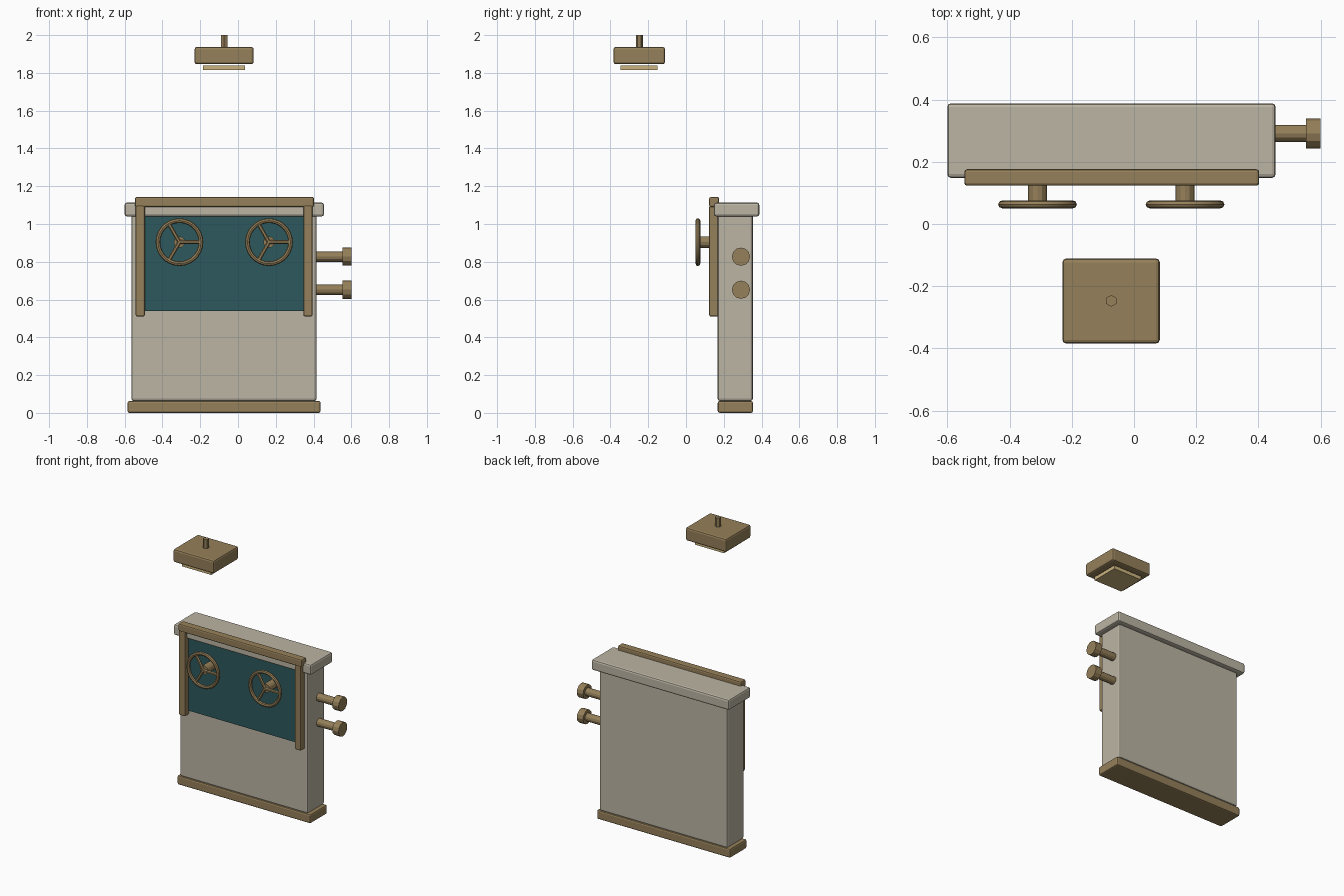
import bpy, math
from mathutils import Vector

if "Cube" in bpy.data.objects:
    bpy.data.objects.remove(bpy.data.objects["Cube"])


def material(name, rgb):
    m = bpy.data.materials.new(name)
    m.diffuse_color = (*rgb, 1)
    m.use_nodes = True
    m.node_tree.nodes["Principled BSDF"].inputs["Base Color"].default_value = m.diffuse_color
    return m


STONE = material("pale stone", (0.50, 0.46, 0.37))
BRASS = material("aged brass", (0.30, 0.214, 0.10))
TEAL = material("dark teal", (0.025, 0.098, 0.107))
GLOW = material("light gold", (0.60, 0.45, 0.21))


def finish(name, mat, smooth=True):
    ob = bpy.context.object
    ob.name = name
    ob.data.materials.append(mat)
    if smooth:
        bpy.ops.object.shade_smooth_by_angle(angle=math.radians(35))
    return ob


def box(name, mat, x, y, z, bevel=0.0):
    """Box from (min, max) pairs, with optional rounded edges."""
    bpy.ops.mesh.primitive_cube_add(size=1)
    ob = bpy.context.object
    ob.location = [(a + b) / 2 for a, b in (x, y, z)]
    ob.scale = [b - a for a, b in (x, y, z)]
    bpy.ops.object.transform_apply(location=False, rotation=False, scale=True)
    finish(name, mat, False)
    if bevel:
        mod = ob.modifiers.new("rounded", 'BEVEL')
        mod.width = bevel
        mod.segments = 2
    return ob


def rod(name, mat, a, b, r, sides):
    """Cylinder between two points."""
    a, b = Vector(a), Vector(b)
    d = b - a
    bpy.ops.mesh.primitive_cylinder_add(
        vertices=sides, radius=r, depth=d.length, location=(a + b) / 2,
        rotation=d.to_track_quat('Z', 'Y').to_euler())
    return finish(name, mat, False)


# Cabinet: plinth, body, cap
box("plinth", BRASS, (-0.585, 0.437), (0.168, 0.354), (0.0, 0.063), 0.01)
box("cabinet_body", STONE, (-0.564, 0.416), (0.168, 0.354), (0.063, 1.06), 0.012)
box("cabinet_cap", STONE, (-0.60, 0.455), (0.148, 0.388), (1.04, 1.113), 0.012)

# Inset board and its three-sided frame
box("board", TEAL, (-0.50, 0.355), (0.160, 0.1685), (0.54, 1.06))
box("frame_top", BRASS, (-0.545, 0.402), (0.123, 0.176), (1.09, 1.143), 0.009)
for side, x in (("left", (-0.542, -0.493)), ("right", (0.346, 0.395))):
    box("frame_" + side, BRASS, x, (0.123, 0.174), (0.51, 1.10), 0.009)

# Hand wheels with three spokes
WY, WZ = 0.063, 0.904
for side, cx in (("left", -0.31), ("right", 0.164)):
    bpy.ops.mesh.primitive_torus_add(
        major_radius=0.114, minor_radius=0.0125, major_segments=28,
        minor_segments=8, location=(cx, WY, WZ), rotation=(math.pi / 2, 0, 0))
    finish("wheel_rim_" + side, BRASS)
    rod("wheel_shaft_" + side, BRASS, (cx, 0.07, WZ), (cx, 0.165, WZ), 0.03, 12)
    for i in range(3):
        a = math.tau * i / 3
        end = (cx + 0.114 * math.cos(a), WY, WZ + 0.114 * math.sin(a))
        rod("wheel_spoke_" + side, BRASS, (cx, WY, WZ), end, 0.010, 6)

# Side pegs with knobs
for level, z in (("upper", 0.827), ("lower", 0.652)):
    rod("peg_" + level, BRASS, (0.40, 0.291, z), (0.56, 0.291, z), 0.027, 12)
    rod("peg_knob_" + level, BRASS, (0.552, 0.291, z), (0.60, 0.291, z), 0.048, 12)

# Hanging lamp
box("lamp_housing", BRASS, (-0.23, 0.083), (-0.384, -0.111), (1.846, 1.937), 0.012)
box("lamp_glass", GLOW, (-0.185, 0.037), (-0.347, -0.151), (1.815, 1.84))
rod("lamp_stem", BRASS, (-0.073, -0.247, 1.93), (-0.073, -0.247, 2.0), 0.019, 6)
